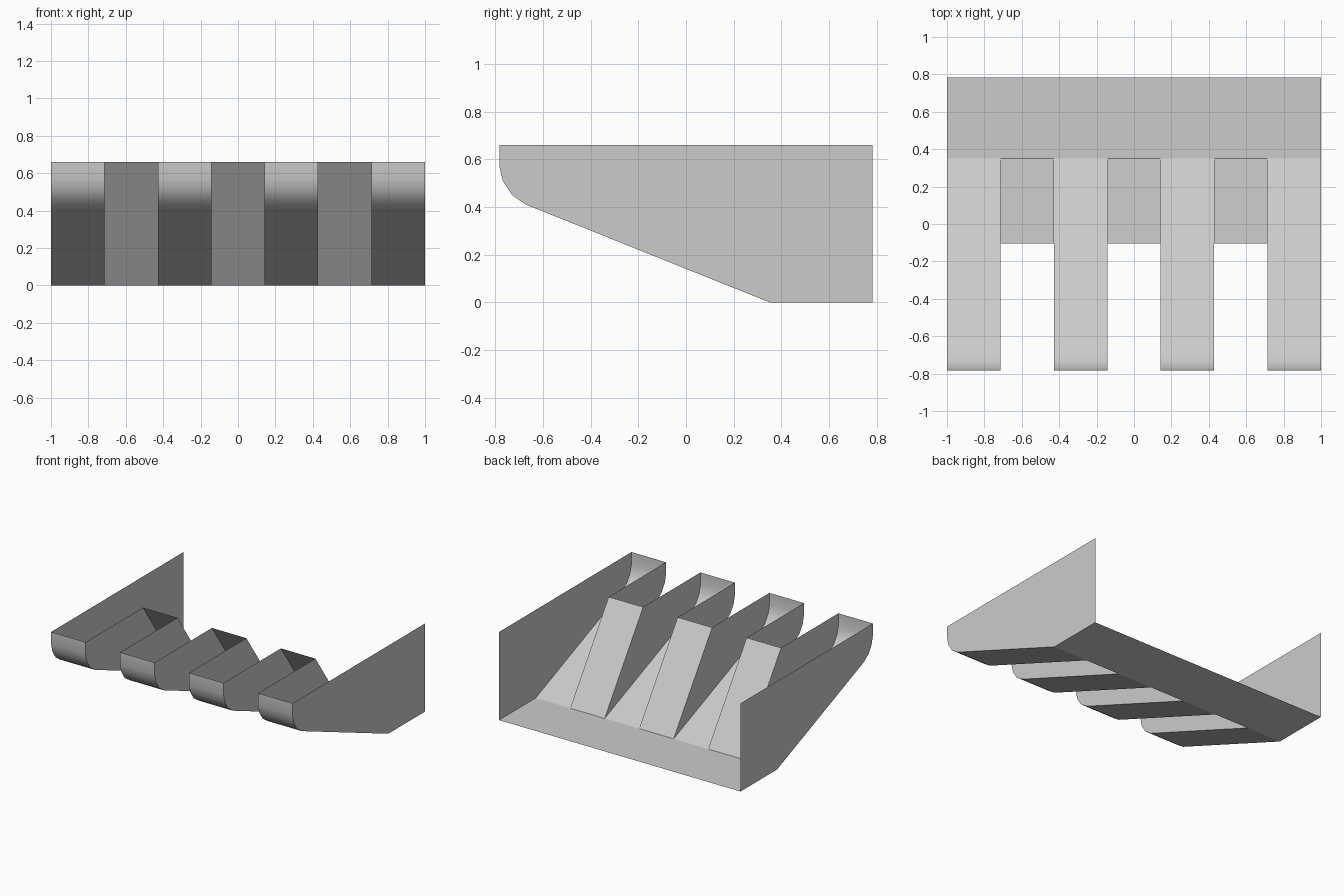
import bpy

if "Cube" in bpy.data.objects:
    bpy.data.objects.remove(bpy.data.objects["Cube"])

# Main dimensions: open, thin-sheet tray with seven equal bays across its width
BAY = 2 / 7
TOP = 0.66
HALF = 0.783
CREASE = (0.35, 0.0)          # where the floor meets the slope
NOTCH_TOP = (-0.105, TOP)     # upper edge of the notch panels
# Rounded lip and slope, from top front down to the floor crease (y, z)
FRONT = [(-HALF, TOP), (-HALF, 0.57), (-0.768, 0.508), (-0.73, 0.45),
         (-0.672, 0.41), CREASE]

grey = bpy.data.materials.new("light grey")
grey.diffuse_color = (0.6, 0.6, 0.6, 1)
grey.use_nodes = True
grey.node_tree.nodes["Principled BSDF"].inputs["Base Color"].default_value = grey.diffuse_color


def make(name, verts, faces):
    mesh = bpy.data.meshes.new(name)
    mesh.from_pydata(verts, [], faces)
    mesh.materials.append(grey)
    obj = bpy.data.objects.new(name, mesh)
    bpy.context.collection.objects.link(obj)
    return obj


def strip(name, path, x0, x1):
    """Sheet sweeping a (y, z) path from x0 to x1."""
    verts = [(x, y, z) for y, z in path for x in (x0, x1)]
    faces = [(2 * i, 2 * i + 2, 2 * i + 3, 2 * i + 1) for i in range(len(path) - 1)]
    return make(name, verts, faces)


def wall(name, outline, x, facing_right):
    """Flat upright sheet with a (y, z) outline."""
    order = list(range(len(outline)))
    if not facing_right:
        order.reverse()
    return make(name, [(x, y, z) for y, z in outline], [order])


# Floor plate at the back
strip("floor", [CREASE, (HALF, 0)], -1, 1)

# Full-depth end walls
end_outline = FRONT + [(HALF, 0), (HALF, TOP)]
wall("end_wall_left", end_outline, -1, False)
wall("end_wall_right", end_outline, 1, True)

for i in range(7):
    x0, x1 = -1 + i * BAY, -1 + (i + 1) * BAY
    if i % 2 == 0:
        # Finger underside with a smooth rounded lip and a flat slope
        finger = strip(f"finger_{i // 2 + 1}", FRONT, x0, x1)
        for face in list(finger.data.polygons)[:-1]:
            face.use_smooth = True
    else:
        # Leaning panel closing the notch, and the finger walls beside it
        n = i // 2 + 1
        strip(f"notch_panel_{n}", [NOTCH_TOP, CREASE], x0, x1)
        wall(f"notch_wall_left_{n}", FRONT + [NOTCH_TOP], x0, True)
        wall(f"notch_wall_right_{n}", FRONT + [NOTCH_TOP], x1, False)
